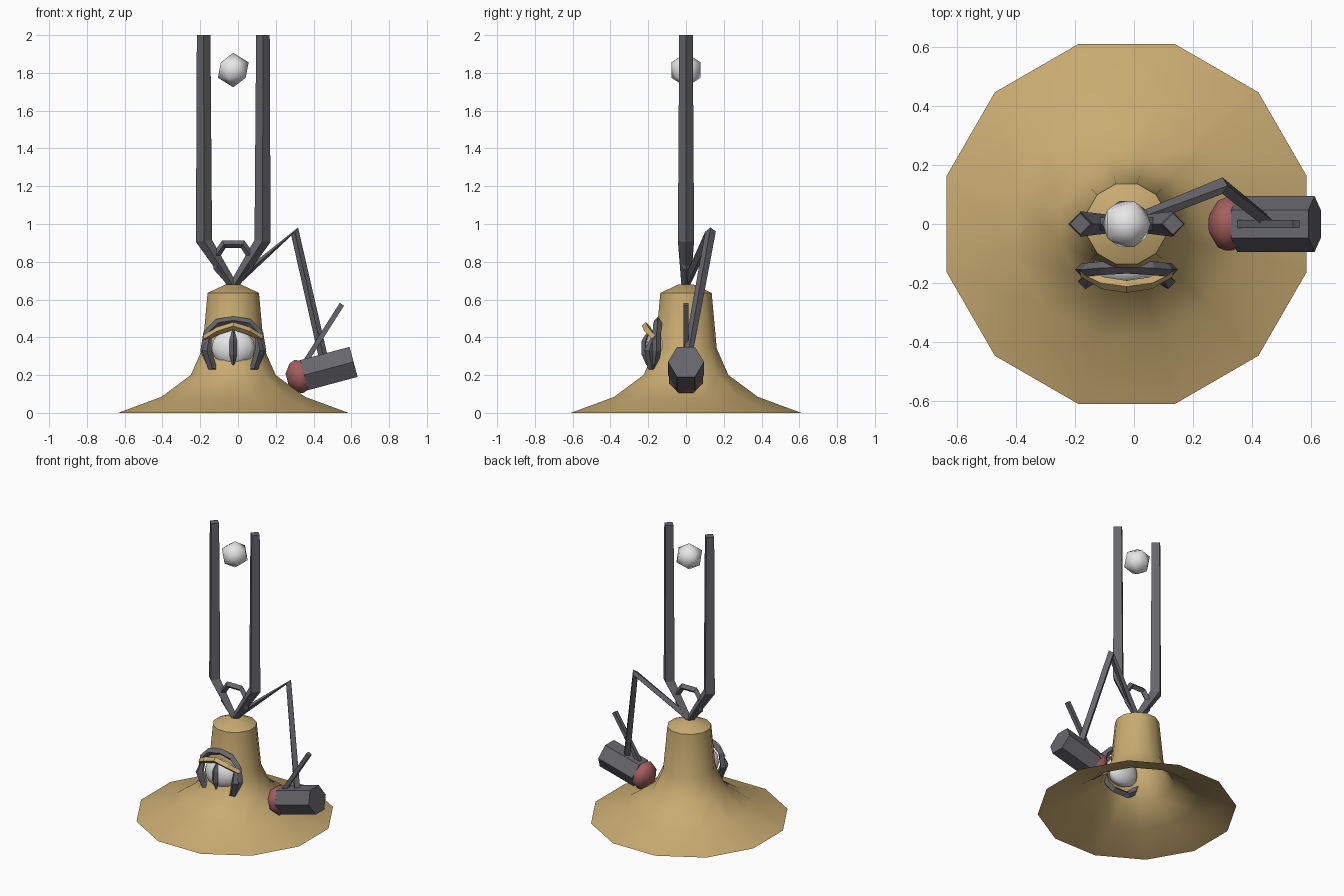
import bpy, bmesh, math
from mathutils import Vector

if "Cube" in bpy.data.objects:
    bpy.data.objects.remove(bpy.data.objects["Cube"])

CX = -0.025  # axis of the body


def material(name, rgb):
    m = bpy.data.materials.new(name)
    m.diffuse_color = (*rgb, 1)
    m.use_nodes = True
    m.node_tree.nodes["Principled BSDF"].inputs["Base Color"].default_value = m.diffuse_color
    return m


TAN = material("tan", (0.58, 0.41, 0.165))
GREY = material("dark grey", (0.135, 0.135, 0.15))
WHITE = material("white", (0.8, 0.8, 0.8))
RED = material("red", (0.37, 0.11, 0.11))


def finish(bm, name, mat, smooth=None):
    bmesh.ops.recalc_face_normals(bm, faces=bm.faces)
    me = bpy.data.meshes.new(name)
    bm.to_mesh(me)
    bm.free()
    ob = bpy.data.objects.new(name, me)
    bpy.context.collection.objects.link(ob)
    me.materials.append(mat)
    if smooth:
        bpy.ops.object.select_all(action='DESELECT')
        bpy.context.view_layer.objects.active = ob
        ob.select_set(True)
        bpy.ops.object.shade_smooth_by_angle(angle=math.radians(smooth))
    return ob


def sweep(name, mat, pts, radii, sides=4, phase=0, closed=False, caps=(True, True), smooth=None):
    """Sweep a polygon of varying radius along a path."""
    pts = [Vector(p) for p in pts]
    n = len(pts)
    bm = bmesh.new()
    rings = []
    for i, p in enumerate(pts):
        a = pts[(i - 1) % n] if closed or i > 0 else p
        b = pts[(i + 1) % n] if closed or i < n - 1 else p
        t = (b - a).normalized()
        u = t.cross(Vector((0, 1, 0))).normalized()
        v = t.cross(u)
        ring = []
        for k in range(sides):
            ang = phase + math.tau * k / sides
            ring.append(bm.verts.new(p + radii[i] * (math.cos(ang) * u + math.sin(ang) * v)))
        rings.append(ring)
    for i in range(n if closed else n - 1):
        r, s = rings[i], rings[(i + 1) % n]
        for k in range(sides):
            j = (k + 1) % sides
            bm.faces.new((r[k], r[j], s[j], s[k]))
    if not closed:
        if caps[0]:
            bm.faces.new(rings[0])
        if caps[1]:
            bm.faces.new(rings[-1])
    return finish(bm, name, mat, smooth)


def ball(name, mat, loc, scale, level=None):
    bm = bmesh.new()
    if level:
        bmesh.ops.create_icosphere(bm, subdivisions=level, radius=1)
    else:
        bmesh.ops.create_uvsphere(bm, u_segments=14, v_segments=8, radius=1)
    for v in bm.verts:
        v.co = Vector(loc) + Vector(c * s for c, s in zip(v.co, scale))
    return finish(bm, name, mat, 60)


# Flared twelve-sided body, open underneath
profile = [(0.61, 0), (0.38, 0.085), (0.225, 0.2), (0.163, 0.34), (0.136, 0.635), (0.04, 0.68)]
sweep("bell_body", TAN, [(CX, 0, z) for _, z in profile],
      [r / math.cos(math.pi / 12) for r, _ in profile],
      sides=12, phase=math.pi / 12, caps=(False, True), smooth=40)

# Two tall prongs
for side, label in ((-1, "left"), (1, "right")):
    sweep(label + "_prong", GREY,
          [(CX, 0, 0.67), (CX + side * 0.155, 0, 0.91), (CX + side * 0.157, 0, 2)],
          [0.024, 0.043, 0.036])

# Small loop between the prongs
half = [(0.03, 0.71), (0.085, 0.77), (0.09, 0.835), (0.05, 0.892)]
loop = [(CX - x, 0, z) for x, z in half] + [(CX + x, 0, z) for x, z in reversed(half)]
sweep("neck_loop", GREY, loop, [0.022] * len(loop))

# Floating ball
ball("floating_ball", WHITE, (CX, 0, 1.815), (0.091,) * 3, level=1)

# Bent arm
sweep("arm", GREY, [(CX, 0, 0.68), (0.3, 0.13, 0.96), (0.455, 0.005, 0.28)],
      [0.022, 0.028, 0.024])

# Hammer: hexagonal barrel, rounded red nose and thin lever
start, end = Vector((0.35, 0, 0.2)), Vector((0.612, 0, 0.27))
axis = (end - start).normalized()
sweep("hammer_barrel", GREY, [start, end], [0.095, 0.095], sides=6, phase=math.pi / 2)
nose = [(0.005, 0.085), (-0.03, 0.098), (-0.06, 0.085), (-0.093, 0.035)]
sweep("hammer_nose", RED, [start + axis * d for d, _ in nose], [r for _, r in nose],
      sides=8, phase=math.pi / 8, smooth=60)
sweep("hammer_lever", GREY, [(0.35, 0, 0.26), (0.55, 0, 0.575)], [0.019, 0.019], phase=math.pi / 4)

# Eye with spindle pupil
ball("eye", WHITE, (CX, -0.15, 0.345), (0.118, 0.066, 0.1))
sweep("pupil", GREY, [(CX, -0.205, 0.255), (CX, -0.214, 0.31), (CX, -0.214, 0.38), (CX, -0.195, 0.435)],
      [0.006, 0.021, 0.021, 0.006])


def mirrored(half_pts):
    """Mirror points across the body axis, sharing the last, central point."""
    left = [(CX - x, y, z) for x, y, z in half_pts]
    right = [(CX + x, y, z) for x, y, z in reversed(half_pts[:-1])]
    return left + right


# Tan eyelid over the eye
lid = mirrored([(0.15, -0.165, 0.395), (0.08, -0.2, 0.435), (0, -0.212, 0.46)])
sweep("eyelid", TAN, lid, [0.016, 0.021, 0.021, 0.021, 0.016])

# Dark frame ring, its lower part buried in the body
top = mirrored([(0.11, -0.172, 0.245), (0.152, -0.155, 0.33), (0.137, -0.155, 0.42),
                (0.085, -0.15, 0.475), (0, -0.145, 0.49)])
bottom = [(CX + 0.06, -0.165, 0.205), (CX - 0.06, -0.165, 0.205)]
sweep("eye_frame", GREY, top + bottom, [0.023] * 11, closed=True)

# Claw at each side of the eye
for side, label in ((-1, "left"), (1, "right")):
    sweep(label + "_claw", GREY,
          [(CX + side * 0.11, -0.18, 0.235), (CX + side * 0.14, -0.195, 0.33),
           (CX + side * 0.125, -0.17, 0.41)], [0.022, 0.026, 0.01])
